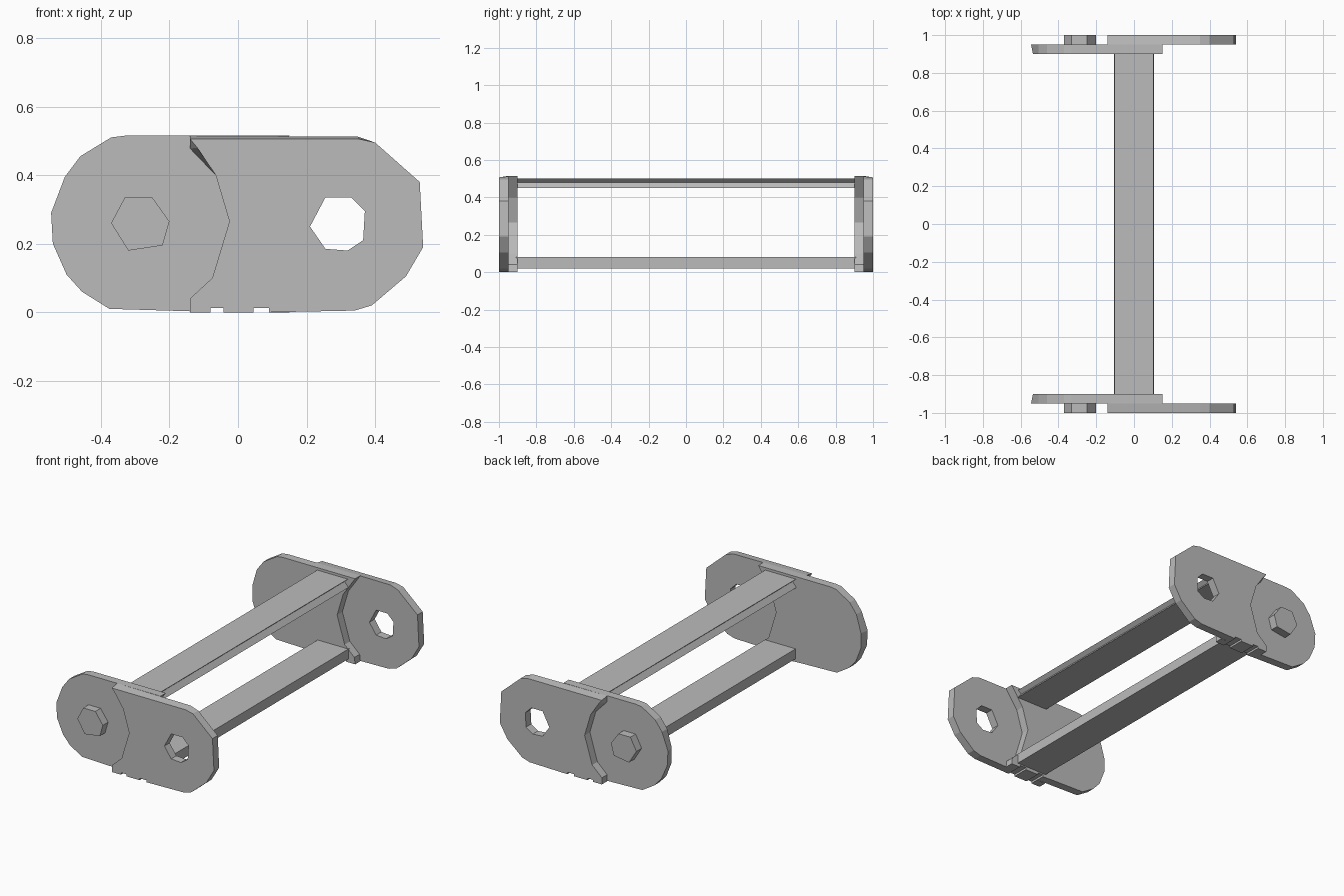
import bpy, bmesh
from mathutils import Vector

cube = bpy.data.objects.get("Cube")
if cube:
    bpy.data.objects.remove(cube, do_unlink=True)

grey = bpy.data.materials.new("light_grey")
grey.use_nodes = True
grey.diffuse_color = (0.5, 0.5, 0.5, 1)
grey.node_tree.nodes["Principled BSDF"].inputs["Base Color"].default_value = (0.5, 0.5, 0.5, 1)


def prism(name, loops, y0, y1, taper=lambda x, z: (x, z), mirrored=True):
    """Solid between y0 and y1 from an outline plus optional hole loops."""
    bm = bmesh.new()
    caps = []
    for y, shape in ((y0, taper), (y1, lambda x, z: (x, z))):
        rings, edges = [], []
        for loop in loops:
            ring = [bm.verts.new((shape(x, z)[0], y, shape(x, z)[1])) for x, z in loop]
            edges += [bm.edges.new((ring[i - 1], ring[i])) for i in range(len(ring))]
            rings.append(ring)
        bmesh.ops.triangle_fill(bm, edges=edges, use_beauty=True, normal=Vector((0, 1, 0)))
        caps.append(rings)
    for a, b in zip(*caps):
        for i in range(len(a)):
            bm.faces.new((a[i - 1], a[i], b[i], b[i - 1]))
    bmesh.ops.recalc_face_normals(bm, faces=bm.faces)
    mesh = bpy.data.meshes.new(name)
    bm.to_mesh(mesh)
    bm.free()
    mesh.materials.append(grey)
    obj = bpy.data.objects.new(name, mesh)
    bpy.context.collection.objects.link(obj)
    if mirrored:
        mod = obj.modifiers.new("both_ends", "MIRROR")
        mod.use_axis = (False, True, False)
        mod.use_mirror_merge = False
    return obj


# Underside teeth shared by both plates, running left to right
teeth = [(-.08, 0), (-.08, .012), (-.043, .012), (-.043, 0),
         (.045, 0), (.045, .012), (.09, .012), (.09, 0)]

# Hollow edge that clears the neighbouring link, top to bottom
hollow = [(-.14, .515), (-.14, .478), (-.065, .40), (-.025, .265),
          (-.075, .10), (-.14, .04), (-.14, 0)]

# Outer plate with the pivot hole
round_right = [(.34, .005), (.39, .02), (.49, .105), (.54, .19),
               (.53, .38), (.40, .495), (.35, .512)]
hole = [(.255, .335), (.33, .335), (.37, .295), (.365, .21),
        (.32, .18), (.255, .185), (.21, .25)]


def outer_taper(x, z):
    if (x, z) == hollow[1]:
        return (-.118, .479)
    return (x, min(z, .506))


prism("outer_plate", [hollow + teeth + round_right, hole], -1, -.95, outer_taper)

# Inner plate with the pivot pin
round_left = [(-.33, .515), (-.37, .51), (-.46, .455), (-.505, .395), (-.545, .29),
              (-.54, .20), (-.50, .11), (-.455, .06), (-.375, .01)]
inner_edge = [(.15, 0)] + [(.005 - x, z) for x, z in reversed(hollow[2:-1])] + [(.15, .515)]
prism("inner_plate", [round_left + [(-.14, .003)] + teeth + inner_edge], -.90, -.95,
      lambda x, z: (max(x, -.535), z))

# Pivot pin
pin = [(-.33, .335), (-.25, .335), (-.20, .265), (-.22, .195), (-.32, .18), (-.37, .26)]
prism("pivot_pin", [pin], -1, -.94)

# Cross bars: the upper one has a groove along each side
groove = [(.105, .45), (.08, .48), (.102, .50)]
upper = groove + [(-x, z) for x, z in reversed(groove)]
prism("upper_cross_bar", [upper], -.91, .91, mirrored=False)
lower = [(-.10, .02), (.105, .02), (.105, .08), (-.10, .08)]
prism("lower_cross_bar", [lower], -.91, .91, mirrored=False)
